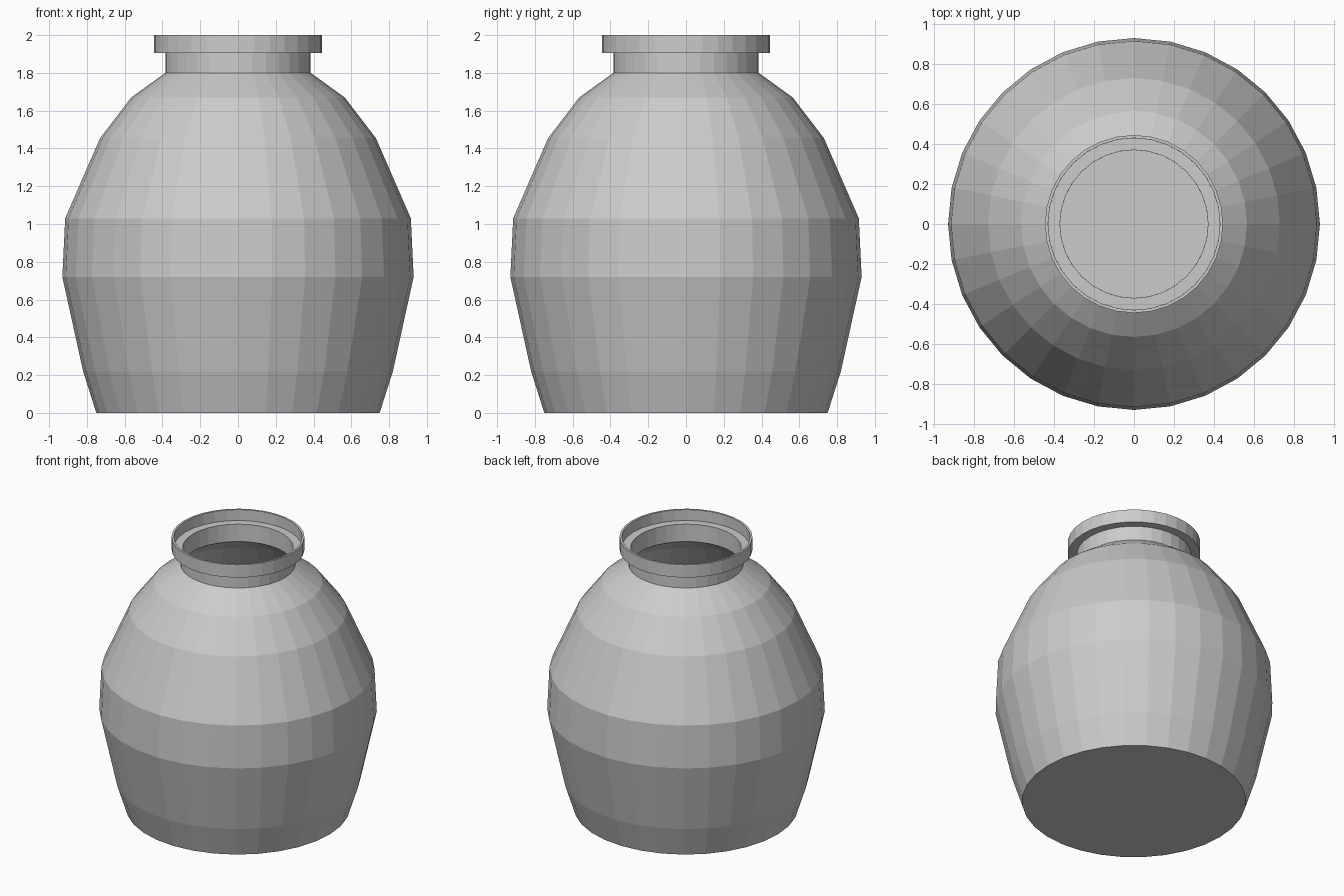
import bpy, bmesh, math

if "Cube" in bpy.data.objects:
    bpy.data.objects.remove(bpy.data.objects["Cube"], do_unlink=True)

SIDES = 32
WALL = 0.015

# Plain grey clay
clay = bpy.data.materials.new("grey_clay")
clay.use_nodes = True
colour = (0.6, 0.6, 0.6, 1)
clay.diffuse_color = colour
clay.node_tree.nodes["Principled BSDF"].inputs["Base Color"].default_value = colour

# Outer profile (radius, height): base, belly, shoulder, neck, collar
profile = [(0.75, 0), (0.82, 0.22), (0.93, 0.72), (0.915, 1.03), (0.73, 1.455),
           (0.565, 1.67), (0.385, 1.80), (0.385, 1.905), (0.445, 1.905), (0.445, 2.0)]

bm = bmesh.new()
rings = []
for radius, z in profile:
    angles = [2 * math.pi * i / SIDES for i in range(SIDES)]
    rings.append([bm.verts.new((radius * math.cos(a), radius * math.sin(a), z)) for a in angles])

# Walls between neighbouring rings, and the closed base
for low, high in zip(rings, rings[1:]):
    for i in range(SIDES):
        j = (i + 1) % SIDES
        bm.faces.new((low[i], low[j], high[j], high[i]))
bm.faces.new(rings[0][::-1])

mesh = bpy.data.meshes.new("jar")
bm.to_mesh(mesh)
bm.free()
mesh.materials.append(clay)
jar = bpy.data.objects.new("jar", mesh)
bpy.context.collection.objects.link(jar)

# Thin hollow wall, grown inward so the stepped rim keeps its outer size
shell = jar.modifiers.new("wall_thickness", "SOLIDIFY")
shell.thickness = WALL
shell.offset = -1
shell.use_even_offset = True
